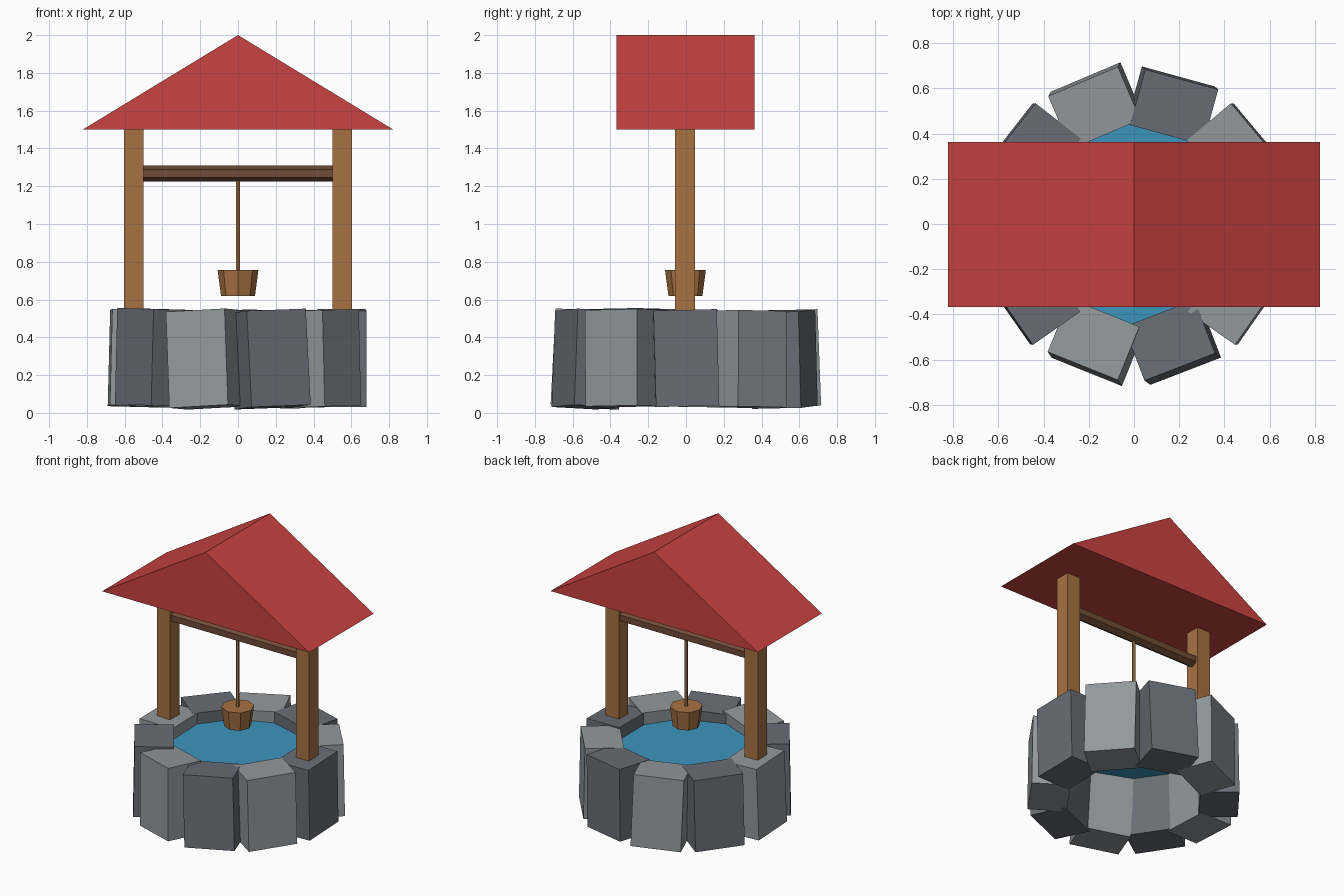
import bpy
import bmesh
from math import radians, pi
from mathutils import Matrix, Vector

default = bpy.data.objects.get("Cube")
if default:
    bpy.data.objects.remove(default, do_unlink=True)


def material(name, r, g, b):
    mat = bpy.data.materials.new(name)
    mat.use_nodes = True
    mat.diffuse_color = (r, g, b, 1)
    mat.node_tree.nodes["Principled BSDF"].inputs["Base Color"].default_value = (r, g, b, 1)
    return mat


red = material("roof red", 0.60, 0.055, 0.055)
wood = material("warm wood", 0.39, 0.17, 0.055)
dark_wood = material("dark wood", 0.16, 0.072, 0.038)
light_stone = material("light stone", 0.29, 0.315, 0.33)
dark_stone = material("dark stone", 0.14, 0.155, 0.18)
water_blue = material("water blue", 0.045, 0.30, 0.50)


def finish(name, bm, mat):
    bmesh.ops.recalc_face_normals(bm, faces=bm.faces)
    mesh = bpy.data.meshes.new(name)
    bm.to_mesh(mesh)
    bm.free()
    mesh.materials.append(mat)
    obj = bpy.data.objects.new(name, mesh)
    bpy.context.collection.objects.link(obj)
    return obj


def box(name, size, matrix, mat):
    bm = bmesh.new()
    bmesh.ops.create_cube(bm, size=1, matrix=matrix @ Matrix.Diagonal((*size, 1)))
    return finish(name, bm, mat)


def cylinder(name, sides, bottom, top, depth, matrix, mat):
    bm = bmesh.new()
    bmesh.ops.create_cone(bm, cap_ends=True, segments=sides, radius1=bottom,
                          radius2=top, depth=depth, matrix=matrix)
    return finish(name, bm, mat)


# Ring of ten uneven stones: yaw, lean and roll in degrees, then lift
stones = [
    (1, 0, 1.5, 0.005), (4, -1, -1, 0), (2.6, -1, 2, 0), (5, -1.5, -2, 0),
    (-2, -1, 1, 0), (2, -1.5, 1, 0.005), (-1, -1, -1, 0.01), (-4, -2, 3, 0),
    (3, -3, 2, 0), (1, -1, 1, 0.005),
]
for i, (yaw, lean, roll, lift) in enumerate(stones):
    place = (Matrix.Rotation(i * pi / 5, 4, 'Z')
             @ Matrix.Translation((0.55, 0, 0.285 + lift))
             @ Matrix.Rotation(radians(yaw), 4, 'Z')
             @ Matrix.Rotation(radians(lean), 4, 'Y')
             @ Matrix.Rotation(radians(roll), 4, 'X'))
    box(f"wall_stone_{i + 1}", (0.255, 0.335, 0.51), place,
        light_stone if i % 2 else dark_stone)

# Water surface
cylinder("water", 20, 0.5, 0.5, 0.01, Matrix.Translation((0, 0, 0.455)), water_blue)

# Roof posts
for side, x in (("left", 0.552), ("right", -0.552)):
    box(f"{side}_post", (0.105, 0.105, 0.98),
        Matrix.Translation((x, -0.005, 1.01)), wood)

# Winding beam between the posts
cylinder("beam", 6, 0.043, 0.043, 1.02,
         Matrix.Translation((0, -0.003, 1.267)) @ Matrix.Rotation(pi / 2, 4, 'Y')
         @ Matrix.Rotation(pi / 2, 4, 'Z'), dark_wood)

# Rope and bucket
cylinder("rope", 6, 0.012, 0.012, 0.52, Matrix.Translation((0, -0.003, 0.99)), wood)
cylinder("bucket", 8, 0.09, 0.108, 0.136, Matrix.Translation((0, -0.003, 0.688)), wood)

# Gabled roof: triangular profile pulled along y
bm = bmesh.new()
profile = [bm.verts.new((x, -0.367, z)) for x, z in ((-0.822, 1.5), (0.822, 1.5), (0, 2))]
gable = bm.faces.new(profile)
pulled = bmesh.ops.extrude_face_region(bm, geom=[gable], use_keep_orig=True)
bmesh.ops.translate(bm, vec=Vector((0, 0.73, 0)),
                    verts=[g for g in pulled["geom"] if isinstance(g, bmesh.types.BMVert)])
finish("roof", bm, red)
